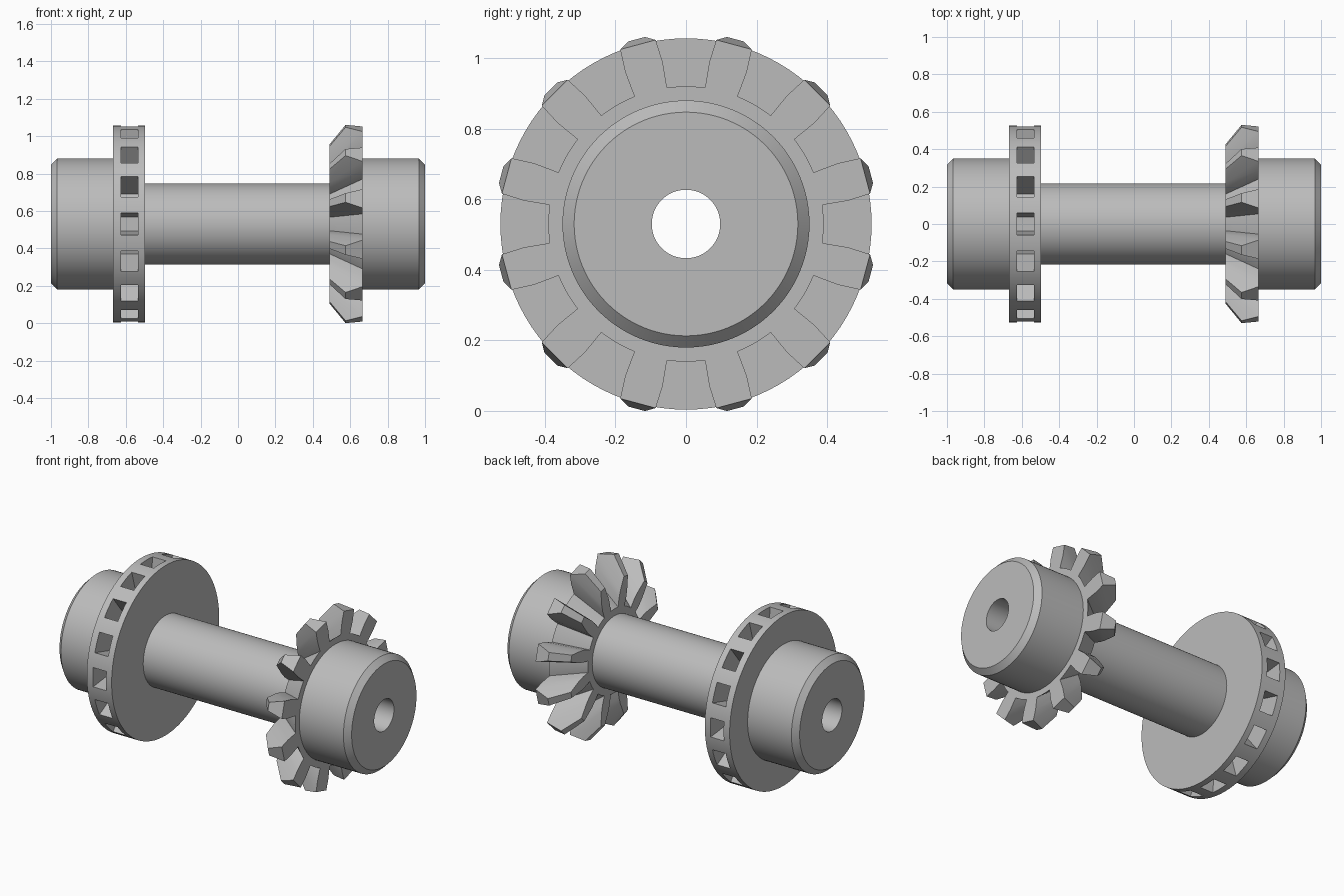
import bpy, bmesh, math
from mathutils import Vector, Matrix

AXIS_Z = 0.53      # height of the shaft axis
BORE = 0.097
DISC_R = 0.526

cube = bpy.data.objects.get("Cube")
if cube:
    bpy.data.objects.remove(cube, do_unlink=True)

grey = bpy.data.materials.new("plain_grey")
grey.use_nodes = True
colour = (0.5, 0.5, 0.5, 1)
grey.diffuse_color = colour
grey.node_tree.nodes["Principled BSDF"].inputs["Base Color"].default_value = colour


def finish(name, bm):
    """Turn a bmesh into a named object on the shaft axis."""
    bmesh.ops.recalc_face_normals(bm, faces=bm.faces)
    mesh = bpy.data.meshes.new(name)
    bm.to_mesh(mesh)
    bm.free()
    obj = bpy.data.objects.new(name, mesh)
    obj.location.z = AXIS_Z
    bpy.context.collection.objects.link(obj)
    mesh.materials.append(grey)
    return obj


def smooth(obj):
    bpy.ops.object.select_all(action='DESELECT')
    obj.select_set(True)
    bpy.context.view_layer.objects.active = obj
    bpy.ops.object.shade_smooth_by_angle(angle=math.radians(25))


def lathe(name, outline, steps=96):
    """Spin an (x, radius) outline, closed by the bore, around the x axis."""
    points = [(outline[0][0], BORE)] + outline + [(outline[-1][0], BORE)]
    bm = bmesh.new()
    verts = [bm.verts.new((x, 0, r)) for x, r in points]
    edges = [bm.edges.new((verts[i - 1], verts[i])) for i in range(len(verts))]
    bmesh.ops.spin(bm, geom=verts + edges, cent=(0, 0, 0), axis=(1, 0, 0),
                   angle=math.tau, steps=steps, use_merge=True)
    bmesh.ops.remove_doubles(bm, verts=bm.verts, dist=1e-5)
    return finish(name, bm)


def add_hull(bm, points, angle):
    """Add a convex block, turned around the x axis."""
    turn = Matrix.Rotation(angle, 3, 'X')
    verts = [bm.verts.new(turn @ Vector(p)) for p in points]
    result = bmesh.ops.convex_hull(bm, input=verts)
    loose = [v for v in verts if not v.link_faces]
    bmesh.ops.delete(bm, geom=loose, context='VERTS')


# Shaft and the two chamfered hubs
smooth(lathe("shaft", [(-0.51, 0.217), (0.5, 0.217)]))
for name, side in (("left_hub", 1), ("right_hub", -1)):
    smooth(lathe(name, [(side * 0.66, 0.35), (side * 0.967, 0.35), (side, 0.317)]))

# Disc with sixteen tapered pockets in its rim
disc = lathe("pocket_disc", [(-0.667, DISC_R), (-0.497, DISC_R)])
bm = bmesh.new()
floor_r, mouth_r = 0.33, 0.56
for i in range(16):
    block = [(x, s * r * 0.114, r) for x in (-0.626, -0.535)
             for s in (-1, 1) for r in (floor_r, mouth_r)]
    add_hull(bm, block, math.tau * i / 16)
cutter = finish("pocket_cutter", bm)
cutter.hide_render = True
cut = disc.modifiers.new("pockets", 'BOOLEAN')
cut.operation = 'DIFFERENCE'
cut.solver = 'EXACT'
cut.object = cutter
bpy.context.view_layer.objects.active = disc
bpy.ops.object.modifier_apply(modifier=cut.name)
bpy.data.objects.remove(cutter, do_unlink=True)
smooth(disc)

# Bevel gear: root cone
FRONT, BACK, APEX = 0.49, 0.665, 0.14
smooth(lathe("gear_core", [(FRONT, 0.26), (BACK, 0.39)]))

# Bevel gear: twelve teeth, each tapering toward the cone apex
heel = [(BACK, 0.38, 0.047), (BACK, 0.46, 0.055),
        (BACK, 0.526, 0.052), (0.575, 0.542, 0.025)]   # x, radius, half width
bm = bmesh.new()
for i in range(12):
    points = []
    for x, r, w in heel:
        k = (FRONT - APEX) / (x - APEX)
        for s in (-1, 1):
            points += [(x, s * w, r), (FRONT, s * w * k, r * k)]
    add_hull(bm, points, math.tau * (i + 0.5) / 12)
smooth(finish("gear_teeth", bm))
